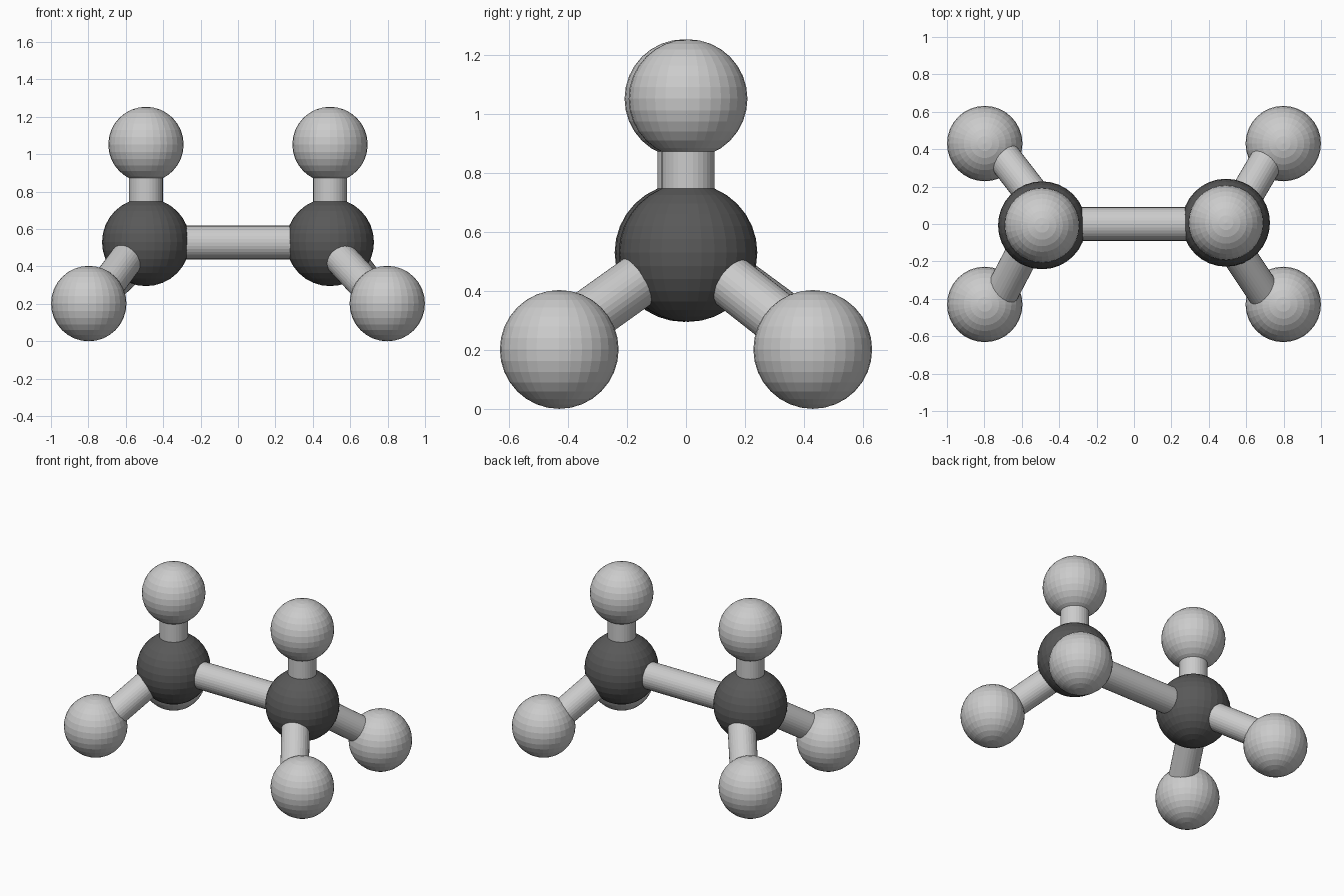
import bpy
from mathutils import Vector

if "Cube" in bpy.data.objects:
    bpy.data.objects.remove(bpy.data.objects["Cube"])

CORE_R, BALL_R, ROD_R = 0.235, 0.2015, 0.09

dark = bpy.data.materials.new("dark_grey")
dark.diffuse_color = (0.1, 0.1, 0.1, 1)
dark.use_nodes = True
dark.node_tree.nodes["Principled BSDF"].inputs["Base Color"].default_value = dark.diffuse_color


def ball(name, loc, r, mat=None):
    bpy.ops.mesh.primitive_uv_sphere_add(segments=32, ring_count=16, radius=r, location=loc)
    ob = bpy.context.object
    ob.name = name
    if mat:
        ob.data.materials.append(mat)


def rod(name, a, b):
    a, b = Vector(a), Vector(b)
    d = b - a
    bpy.ops.mesh.primitive_cylinder_add(vertices=32, radius=ROD_R, depth=d.length,
                                        location=(a + b) / 2)
    ob = bpy.context.object
    ob.name = name
    ob.rotation_euler = d.to_track_quat('Z', 'Y').to_euler()


# Lower rods sit slightly off the ball centres: (start, end) per side and direction
lower_rods = {
    (1, -1): ((0.45, 0, 0.55), (0.73, -0.42, 0.25)),
    (1, 1): ((0.51, 0, 0.55), (0.757, 0.42, 0.22)),
    (-1, -1): ((-0.515, 0, 0.55), (-0.735, -0.42, 0.25)),
    (-1, 1): ((-0.42, 0, 0.55), (-0.746, 0.42, 0.24)),
}

# Rod joining the two dark centres
rod("centre_rod", (-0.49, 0, 0.528), (0.49, 0, 0.528))

for s, side in ((-1, "left"), (1, "right")):
    x, y = 0.492 * s, 0.007 * s
    # Dark centre ball with the upright rod and its ball
    ball(side + "_core_ball", (x, y, 0.53), CORE_R, dark)
    rod(side + "_top_rod", (x, y, 0.53), (x, y, 1.05))
    ball(side + "_top_ball", (x, y, 1.052), BALL_R)
    # Two splayed lower balls
    for t, end in ((-1, "front"), (1, "back")):
        rod(f"{side}_{end}_rod", *lower_rods[s, t])
        ball(f"{side}_{end}_ball", (0.798 * s, 0.43 * t, BALL_R), BALL_R)
